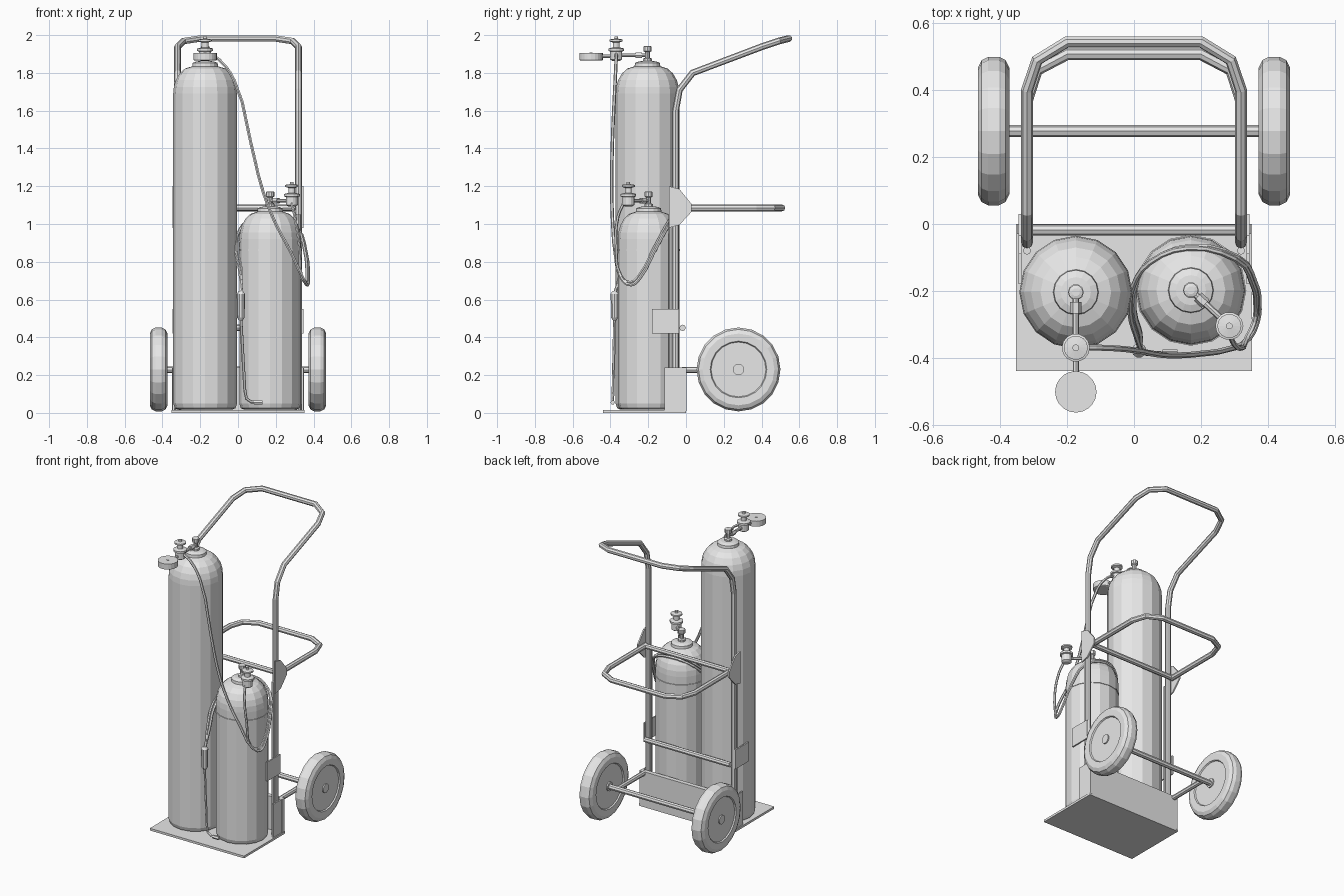
import bpy, bmesh, math
from mathutils import Matrix, Vector

cube = bpy.data.objects.get("Cube")
if cube:
    bpy.data.objects.remove(cube, do_unlink=True)

grey = bpy.data.materials.new("plain_grey")
grey.use_nodes = True
grey.diffuse_color = (0.8, 0.8, 0.8, 1)
grey.node_tree.nodes["Principled BSDF"].inputs["Base Color"].default_value = (0.8, 0.8, 0.8, 1)


def add(name, mesh):
    ob = bpy.data.objects.new(name, mesh)
    mesh.materials.clear()
    mesh.materials.append(grey)
    bpy.context.scene.collection.objects.link(ob)
    return ob


def from_bmesh(name, bm):
    bmesh.ops.recalc_face_normals(bm, faces=bm.faces)
    mesh = bpy.data.meshes.new(name)
    bm.to_mesh(mesh)
    bm.free()
    return add(name, mesh)


def box(name, lo, hi):
    lo, hi = Vector(lo), Vector(hi)
    bm = bmesh.new()
    bmesh.ops.create_cube(bm, size=1)
    for v in bm.verts:
        v.co = (lo + hi) / 2 + v.co * (hi - lo)
    return from_bmesh(name, bm)


def lathe(name, profile, centre, sides=16, axis="Z"):
    """Revolve (radius, height) pairs around an axis through centre."""
    bm = bmesh.new()
    rings = []
    for r, h in profile:
        angles = [math.tau * i / sides for i in range(sides)]
        rings.append([bm.verts.new((r * math.cos(a), r * math.sin(a), h)) for a in angles])
    for a, b in zip(rings, rings[1:]):
        for i in range(sides):
            j = (i + 1) % sides
            bm.faces.new((a[i], a[j], b[j], b[i]))
    bm.faces.new(rings[0])
    bm.faces.new(rings[-1])
    turn = Matrix.Rotation(math.pi / 2, 4, "Y") if axis == "X" else Matrix()
    bm.transform(Matrix.Translation(centre) @ turn)
    return from_bmesh(name, bm)


def tube(name, points, radius, detail=2, smooth=False):
    """Sweep a round section along a path."""
    curve = bpy.data.curves.new(name, "CURVE")
    curve.dimensions = "3D"
    curve.bevel_depth = radius
    curve.bevel_resolution = detail
    curve.use_fill_caps = True
    curve.resolution_u = 3
    if smooth:
        s = curve.splines.new("BEZIER")
        s.bezier_points.add(len(points) - 1)
        for p, co in zip(s.bezier_points, points):
            p.co = co
            p.handle_left_type = p.handle_right_type = "AUTO"
    else:
        s = curve.splines.new("POLY")
        s.points.add(len(points) - 1)
        for p, co in zip(s.points, points):
            p.co = (*co, 1)
    temp = bpy.data.objects.new(name + "_path", curve)
    mesh = bpy.data.meshes.new_from_object(temp)
    bpy.data.objects.remove(temp)
    for poly in mesh.polygons:
        poly.use_smooth = False
    return add(name, mesh)


def mirrored(half):
    return half + [(-x, y, z) for x, y, z in reversed(half)]


# Base plate and low back panel
box("base_plate", (-0.353, -0.44, 0), (0.353, 0, 0.015))
box("back_panel", (-0.35, -0.03, 0.01), (0.35, 0, 0.24))

# Bent main frame and the lower rear loop
tube("main_frame", mirrored([(0.32, -0.055, 0.01), (0.32, -0.055, 1.6), (0.32, -0.035, 1.71),
                             (0.32, 0.035, 1.8), (0.32, 0.4, 1.938), (0.29, 0.49, 1.968),
                             (0.2, 0.545, 1.982)]), 0.018)
tube("rear_loop", mirrored([(0.32, -0.03, 1.085), (0.32, 0.37, 1.085), (0.29, 0.46, 1.085),
                            (0.2, 0.508, 1.085)]), 0.018)
for label, z in (("upper", 1.085), ("lower", 0.45)):
    tube(label + "_crossbar", [(-0.32, -0.018, z), (0.32, -0.018, z)], 0.017)
tube("axle", [(-0.44, 0.278, 0.228), (0.44, 0.278, 0.228)], 0.018)

# Paired side parts
tyre = [(0.03, -0.046), (0.03, -0.038), (0.145, -0.038), (0.15, -0.046),
        (0.19, -0.047), (0.212, -0.036), (0.222, -0.016)]
tyre += [(r, -h) for r, h in reversed(tyre)]
for side, s in (("left", 1), ("right", -1)):
    lathe(side + "_wheel", tyre, (s * 0.42, 0.278, 0.23), 20, "X")
    tube(side + "_axle_strut", [(s * 0.32, -0.02, 0.228), (s * 0.32, 0.278, 0.228)], 0.016)
    tube(side + "_inner_post", [(s * 0.32, -0.08, 0.01), (s * 0.32, -0.08, 1.05)], 0.012)
    xs = sorted((s * 0.337, s * 0.346))
    box(side + "_foot_plate", (xs[0], -0.115, 0.01), (xs[1], 0.002, 0.24))
    box(side + "_tank_bracket", (xs[0], -0.18, 0.42), (xs[1], -0.037, 0.55))
    # Gusset joining the loop to the frame
    bm = bmesh.new()
    outline = [(-0.09, 1.2), (-0.035, 1.185), (0.03, 1.105), (0.03, 1.065), (-0.035, 0.995), (-0.09, 0.98)]
    face = bm.faces.new([bm.verts.new((xs[0], y, z)) for y, z in outline])
    out = bmesh.ops.extrude_face_region(bm, geom=[face])
    moved = [v for v in out["geom"] if isinstance(v, bmesh.types.BMVert)]
    bmesh.ops.translate(bm, verts=moved, vec=(xs[1] - xs[0], 0, 0))
    from_bmesh(side + "_gusset", bm)


# Gas tanks with valves and regulators
def tank(label, x, y, r, shoulder, top, reg):
    rise = top - shoulder
    profile = [(r * 0.84, 0.017), (r * 0.95, 0.025), (r, 0.05), (r, shoulder)]
    for t in (0.25, 0.5, 0.75, 0.92):
        profile.append((0.065 + (r - 0.065) * math.sqrt(1 - t * t), shoulder + rise * t))
    profile += [(0.068, top), (0.066, top + 0.018), (0.045, top + 0.026), (0.02, top + 0.028)]
    lathe(label + "_tank", profile, (x, y, 0), 16)
    lathe(label + "_valve", [(0.024, 0.02), (0.024, 0.04), (0.014, 0.045), (0.014, 0.075),
                             (0.022, 0.08), (0.022, 0.105), (0.012, 0.108)], (x, y, top), 10)
    z = top + 0.058
    start, end = Vector((x, y, z)), Vector((*reg, z))
    tube(label + "_outlet_pipe", [start, end], 0.01)
    tube(label + "_outlet_nut", [start.lerp(end, 0.18), start.lerp(end, 0.38)], 0.017, 1)
    lathe(label + "_regulator", [(0.02, -0.03), (0.032, -0.022), (0.032, 0.02), (0.042, 0.023),
                                 (0.042, 0.036), (0.018, 0.042), (0.018, 0.068), (0.036, 0.074),
                                 (0.036, 0.084), (0.01, 0.088), (0.01, 0.1)], (*reg, z), 14)


tank("tall", -0.174, -0.204, 0.169, 1.69, 1.835, (-0.174, -0.37))
tank("short", 0.17, -0.198, 0.163, 0.92, 1.065, (0.285, -0.305))
lathe("short_tank_band", [(0.16, 0.855), (0.166, 0.857), (0.166, 0.867), (0.16, 0.869)], (0.17, -0.198, 0), 16)

# Flat round gauge on the tall tank
tube("gauge_stem", [(-0.174, -0.39, 1.888), (-0.174, -0.45, 1.888)], 0.009)
lathe("gauge", [(0.055, 1.865), (0.062, 1.868), (0.062, 1.905), (0.008, 1.905), (0.008, 1.908)],
      (-0.174, -0.502, 0), 20)

# Hoses: one long run looping over the short tank, one from its regulator
loop = [(0.345, -0.34, 0.71), (0.368, -0.29, 0.677), (0.373, -0.24, 0.72), (0.36, -0.17, 0.85),
        (0.31, -0.1, 0.98), (0.17, -0.068, 1.03), (0.06, -0.11, 1.0), (0.01, -0.18, 0.93),
        (0.0, -0.26, 0.85), (0.018, -0.33, 0.75), (0.015, -0.375, 0.64)]
tube("long_hose", [(-0.15, -0.37, 1.9), (-0.1, -0.37, 1.87), (-0.02, -0.375, 1.76),
                   (0.07, -0.39, 1.42), (0.13, -0.393, 1.18), (0.2, -0.388, 1.0),
                   (0.28, -0.375, 0.85)] + loop, 0.009, 1, True)
second = [(x * 1.01 - 0.012, y - 0.004, z + 0.014) for x, y, z in loop[:-1]]
tube("short_hose", [(0.285, -0.33, 1.11), (0.3, -0.36, 1.04), (0.325, -0.37, 0.88)] + second
     + [(0.02, -0.375, 0.64)], 0.008, 1, True)

# Torch with bent nozzle
lathe("torch_grip", [(0.01, 0.49), (0.02, 0.505), (0.022, 0.63), (0.012, 0.645)], (0.015, -0.378, 0), 10)
tube("torch_nozzle", [(0.015, -0.378, 0.5), (0.036, -0.386, 0.12), (0.045, -0.388, 0.075),
                      (0.07, -0.388, 0.058), (0.09, -0.388, 0.056)], 0.008, 1)
tube("torch_tip", [(0.085, -0.388, 0.056), (0.13, -0.388, 0.056)], 0.012, 1)
